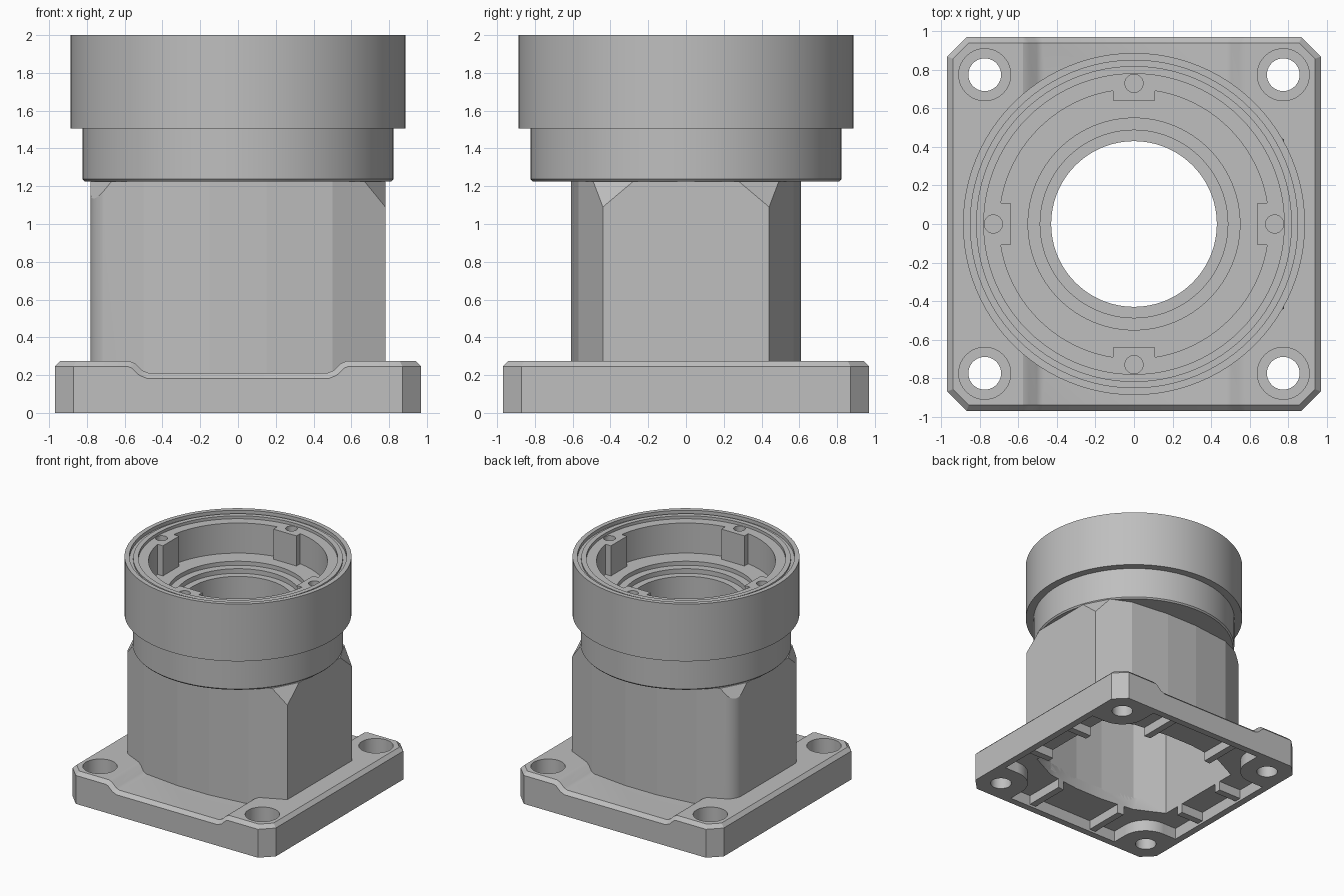
import bpy, bmesh, math
from mathutils import Vector, Matrix

if "Cube" in bpy.data.objects:
    bpy.data.objects.remove(bpy.data.objects["Cube"])

grey = bpy.data.materials.new("cast_grey")
grey.use_nodes = True
grey.diffuse_color = (0.52, 0.52, 0.52, 1)
grey.node_tree.nodes["Principled BSDF"].inputs["Base Color"].default_value = grey.diffuse_color


def make(name, bm):
    bmesh.ops.recalc_face_normals(bm, faces=bm.faces)
    mesh = bpy.data.meshes.new(name)
    bm.to_mesh(mesh)
    bm.free()
    mesh.materials.append(grey)
    obj = bpy.data.objects.new(name, mesh)
    bpy.context.collection.objects.link(obj)
    return obj


def prism(points, offset):
    """Extrude a closed 3D outline along an offset."""
    bm = bmesh.new()
    face = bm.faces.new([bm.verts.new(p) for p in points])
    new = bmesh.ops.extrude_face_region(bm, geom=[face])["geom"]
    bmesh.ops.translate(bm, vec=offset, verts=[v for v in new if isinstance(v, bmesh.types.BMVert)])
    bmesh.ops.recalc_face_normals(bm, faces=bm.faces)
    return bm


def block(x, y, z0, z1, sx, sy):
    bm = bmesh.new()
    bmesh.ops.create_cube(bm, size=1, matrix=Matrix.Translation((x, y, (z0 + z1) / 2))
                          @ Matrix.Diagonal((sx, sy, z1 - z0, 1)))
    return make("helper", bm)


def cylinder(x, y, z0, z1, r, segments=40):
    bm = bmesh.new()
    bmesh.ops.create_cone(bm, cap_ends=True, segments=segments, radius1=r, radius2=r, depth=z1 - z0,
                          matrix=Matrix.Translation((x, y, (z0 + z1) / 2)))
    return make("helper", bm)


def combine(obj, helper, operation):
    """Apply one boolean and discard the helper."""
    mod = obj.modifiers.new("boolean", 'BOOLEAN')
    mod.operation, mod.solver, mod.object = operation, 'EXACT', helper
    bpy.context.view_layer.update()
    result = bpy.data.meshes.new_from_object(obj.evaluated_get(bpy.context.evaluated_depsgraph_get()))
    obj.modifiers.clear()
    obj.data = result
    bpy.data.objects.remove(helper)


def cut(obj, helper):
    combine(obj, helper, 'DIFFERENCE')


def join(obj, helper):
    combine(obj, helper, 'UNION')


def bevel(bm, test, width, segments=1):
    edges = [e for e in bm.edges if test(e)]
    bmesh.ops.bevel(bm, geom=edges, offset=width, offset_type='OFFSET', segments=segments,
                    profile=0.5, affect='EDGES')
    bm.normal_update()


def upright_corner(e):
    a, b = (v.co for v in e.verts)
    return abs(a.z - b.z) > 0.1 and (a - b).xy.length < 0.001


def rounded_corner(e):
    return upright_corner(e) and e.verts[0].co.x < -0.7


def top_rim(e):
    slopes = sorted(f.normal.z for f in e.link_faces)
    return abs(slopes[0]) < 0.1 and slopes[1] > 0.3


SIGNS = [(sx, sy) for sx in (1, -1) for sy in (1, -1)]
BODY_TOP, CAVITY_TOP, FLOOR = 1.225, 1.1, 0.1


def chamfered_square(half, z0, z1):
    bm = prism([(x * half, y * half, z0) for x, y in ((1, 1), (-1, 1), (-1, -1), (1, -1))], (0, 0, z1 - z0))
    bevel(bm, upright_corner, 0.09)
    return make("helper", bm)


def body_outline(z, kx=1.0, ky=1.0):
    quarter = [(0.78, 0.44), (0.5, 0.57), (0.15, 0.61)]
    half = quarter + [(-x, y) for x, y in reversed(quarter)]
    return [(x * kx, y * ky, z) for x, y in half + [(-x, -y) for x, y in half]]


def body_cavity():
    return make("helper", prism(body_outline(-0.1, 0.885, 0.94), (0, 0, CAVITY_TOP + 0.1)))


# Base flange: stepped profile with a shallow channel, chamfered corners and rim
side = [(0.97, 0), (0.97, 0.275), (0.575, 0.275), (0.545, 0.262), (0.505, 0.224), (0.475, 0.212)]
profile = side + [(-x, z) for x, z in reversed(side)]
bm = prism([(x, -0.97, z) for x, z in profile], (0, 1.94, 0))
bevel(bm, upright_corner, 0.1)
bevel(bm, top_rim, 0.03)
base = make("base_flange", bm)

# Underside pocket with filled corner bosses and ribs
cut(base, chamfered_square(0.91, -0.1, FLOOR))
for sx, sy in SIGNS:
    boss = cylinder(sx * 0.775, sy * 0.775, 0, FLOOR + 0.03, 0.22)
    join(boss, block(sx * 0.86, sy * 0.755, 0, FLOOR + 0.03, 0.17, 0.4))
    join(boss, block(sx * 0.755, sy * 0.86, 0, FLOOR + 0.03, 0.4, 0.17))
    combine(boss, chamfered_square(0.93, -0.1, 0.3), 'INTERSECT')
    join(base, boss)
for s in (1, -1):
    join(base, block(s * 0.32, 0, 0.02, FLOOR + 0.02, 0.06, 1.86))
    join(base, block(0, s * 0.24, 0.02, FLOOR + 0.02, 1.86, 0.06))
cut(base, body_cavity())

# Counterbored mounting holes
for sx, sy in SIGNS:
    cut(base, cylinder(sx * 0.775, sy * 0.775, -0.1, 0.4, 0.085))
    cut(base, cylinder(sx * 0.775, sy * 0.775, 0.145, 0.4, 0.135))

# Hollow body with two rounded corners and sloped upper corners
bm = prism(body_outline(0.15), (0, 0, BODY_TOP - 0.15))
bevel(bm, rounded_corner, 0.08, 12)
for sx, sy in SIGNS:
    a, b, c = (Vector((x * sx, y * sy, z)) for x, y, z in
               ((0.78, 0.44, 1.09), (0.78, 0.28, BODY_TOP), (0.67, 0.491, BODY_TOP)))
    normal = (b - a).cross(c - a).normalized()
    if normal.z < 0:
        normal.negate()
    bmesh.ops.bisect_plane(bm, geom=bm.verts[:] + bm.edges[:] + bm.faces[:], plane_co=a,
                           plane_no=normal, clear_outer=True)
    bmesh.ops.holes_fill(bm, edges=[e for e in bm.edges if e.is_boundary])
body = make("body", bm)
cut(body, body_cavity())
cut(body, cylinder(0, 0, 0.9, 1.4, 0.43, 96))

# Turned head: stepped bore, grooved rim, collar and neck
turned = [(0.43, BODY_TOP), (0.43, 1.625), (0.487, 1.625), (0.487, 1.665), (0.55, 1.665), (0.55, 1.7),
          (0.7, 1.7), (0.7, 1.96), (0.78, 1.96), (0.78, 1.985), (0.82, 1.985), (0.82, 1.97),
          (0.85, 1.97), (0.85, 2), (0.888, 2), (0.888, 1.506), (0.823, 1.506), (0.823, 1.237),
          (0.812, BODY_TOP)]
bm = bmesh.new()
ring = [bm.verts.new((r, 0, z)) for r, z in turned]
loop = [bm.edges.new((ring[i], ring[i - 1])) for i in range(len(ring))]
bmesh.ops.spin(bm, geom=ring + loop, axis=(0, 0, 1), cent=(0, 0, 0), angle=math.tau, steps=96,
               use_merge=True)
bmesh.ops.remove_doubles(bm, verts=bm.verts, dist=0.0001)
head = make("head_collar", bm)

# Four bore lugs with screw holes
for x, y in ((1, 0), (-1, 0), (0, 1), (0, -1)):
    join(head, block(x * 0.69, y * 0.69, 1.69, 1.96, 0.1 + 0.12 * abs(y), 0.1 + 0.12 * abs(x)))
    cut(head, cylinder(x * 0.73, y * 0.73, 1.8, 2.1, 0.047, 24))

# Smooth the curved walls, keep machined edges and the body's flats crisp
for obj, angle in ((base, 22), (body, 6), (head, 22)):
    bpy.ops.object.select_all(action='DESELECT')
    obj.select_set(True)
    bpy.context.view_layer.objects.active = obj
    bpy.ops.object.shade_smooth_by_angle(angle=math.radians(angle))
